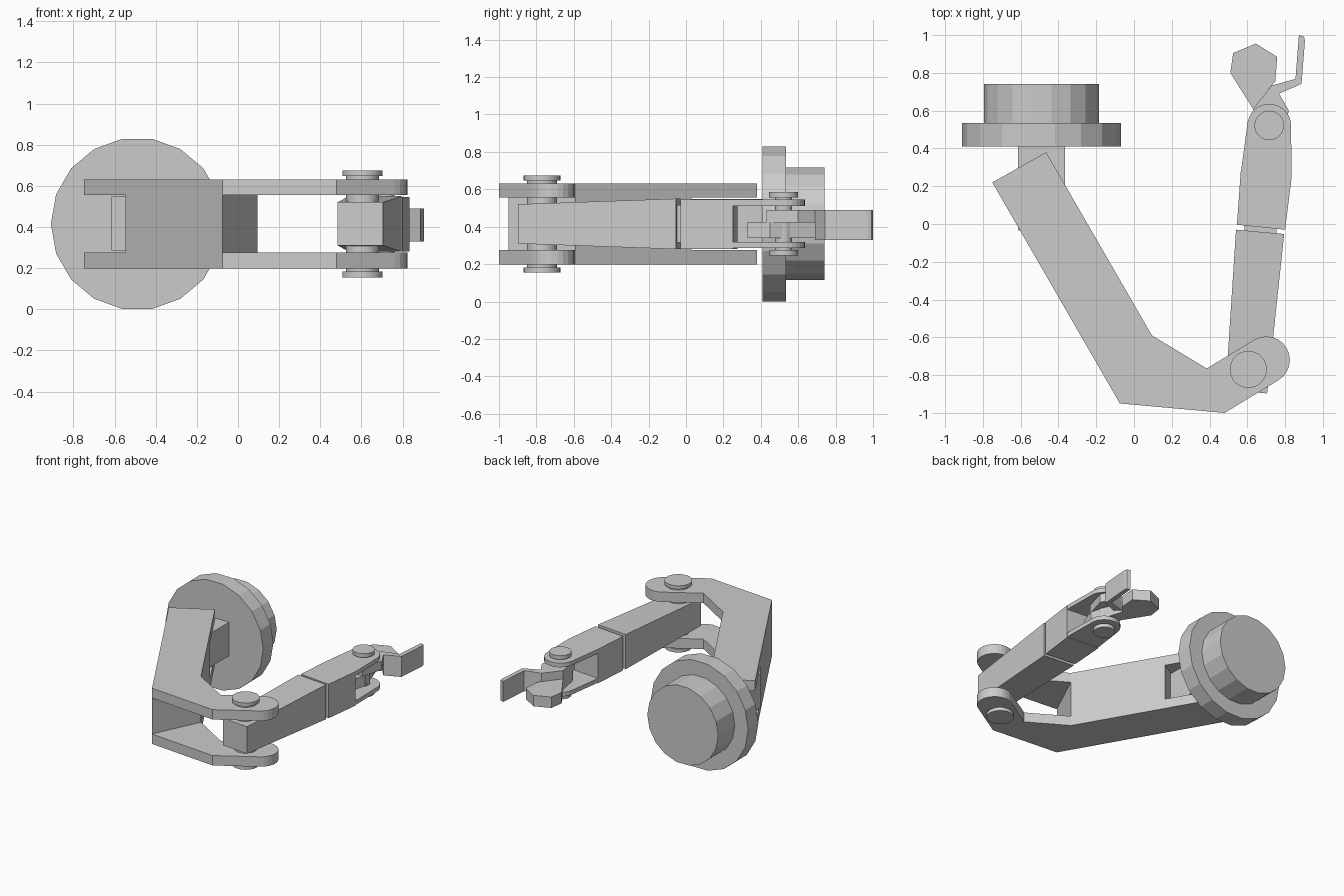
import bpy, bmesh
from math import sin, cos, pi, radians
from mathutils import Matrix

if "Cube" in bpy.data.objects:
    bpy.data.objects.remove(bpy.data.objects["Cube"])

MID = 0.415  # height of the arm's centre plane


def finish(name, bm):
    bmesh.ops.recalc_face_normals(bm, faces=bm.faces)
    mesh = bpy.data.meshes.new(name)
    bm.to_mesh(mesh)
    bm.free()
    ob = bpy.data.objects.new(name, mesh)
    bpy.context.collection.objects.link(ob)
    return ob


def prism(name, pts, z0, z1):
    """Extrude a top-view outline from z0 to z1."""
    bm = bmesh.new()
    face = bm.faces.new([bm.verts.new((x, y, z0)) for x, y in pts])
    res = bmesh.ops.extrude_face_region(bm, geom=[face])
    for v in res["geom"]:
        if isinstance(v, bmesh.types.BMVert):
            v.co.z = z1
    return finish(name, bm)


def cylinder(name, n, r, depth, loc, axis="Z"):
    bm = bmesh.new()
    bmesh.ops.create_cone(bm, cap_ends=True, segments=n, radius1=r, radius2=r, depth=depth)
    if axis == "Y":
        # put corners at the left and right extremes
        ang = 0 if abs(max(v.co.x for v in bm.verts) - r) < 1e-4 else pi / n
        bmesh.ops.transform(bm, verts=bm.verts,
                            matrix=Matrix.Rotation(pi / 2, 4, "X") @ Matrix.Rotation(ang, 4, "Z"))
    bmesh.ops.translate(bm, verts=bm.verts, vec=loc)
    ob = finish(name, bm)
    if axis == "Z":
        for p in ob.data.polygons:
            p.use_smooth = len(p.vertices) == 4
        ob.data.set_sharp_from_angle(angle=radians(40))
    return ob


def arc(cx, cy, r, a0, a1, n=12):
    return [(cx + r * cos(radians(a0 + (a1 - a0) * i / n)),
             cy + r * sin(radians(a0 + (a1 - a0) * i / n))) for i in range(n + 1)]


def mirrored_plates(name, pts, inner, outer):
    """Two equal plates above and below the centre plane."""
    for side, s in (("upper", 1), ("lower", -1)):
        prism(f"{side}_{name}", pts, *sorted((MID + s * inner, MID + s * outer)))


# Base flange, drum and mounting bar
cylinder("base_flange", 18, 0.42, 0.125, (-0.49, 0.4725, MID), "Y")
cylinder("base_drum", 18, 0.305, 0.205, (-0.49, 0.6375, MID), "Y")
prism("mounting_bar", [(-0.615, -0.035), (-0.365, -0.035), (-0.365, 0.42), (-0.615, 0.42)], 0.285, 0.548)

# Bent main arm: two side plates and a web between them
arm = [(-0.75, 0.22), (-0.075, -0.95), (0.48, -1.0)]
arm += arc(0.70, -0.72, 0.125, -60, 120)
arm += [(0.385, -0.765), (0.095, -0.59), (-0.465, 0.38)]
mirrored_plates("arm_plate", arm, 0.14, 0.217)
prism("arm_web", [(-0.548, -0.13), (-0.075, -0.95), (0.095, -0.59), (-0.263, 0.03)], 0.275, 0.555)

# Elbow pin
cylinder("elbow_pin", 32, 0.08, 0.48, (0.605, -0.77, MID))
for s in (1, -1):
    cylinder("elbow_pin_head", 32, 0.098, 0.027, (0.605, -0.77, MID + s * 0.246))

# Forearm, tapering towards the elbow
fore = prism("forearm", [(0.485, -0.877), (0.705, -0.897), (0.795, -0.053), (0.54, -0.03)],
             MID - 0.135, MID + 0.135)
for v in fore.data.vertices:
    if v.co.y < -0.5:
        v.co.z = MID + (v.co.z - MID) * 0.78
prism("wrist_joint", [(0.58, -0.08), (0.75, -0.095), (0.76, 0.03), (0.59, 0.045)], MID - 0.1, MID + 0.1)

# Wrist block with forked end
prism("wrist_block", [(0.545, -0.004), (0.80, -0.03), (0.835, 0.25), (0.565, 0.275)],
      MID - 0.135, MID + 0.13)
fork = [(0.564, 0.26), (0.833, 0.235), (0.835, 0.29)]
fork += arc(0.716, 0.52, 0.116, 10, 170)
mirrored_plates("wrist_fork", fork, 0.097, 0.13)

# Gripper pin
cylinder("gripper_pin", 24, 0.045, 0.32, (0.716, 0.522, MID))
for s in (1, -1):
    cylinder("gripper_pin_head", 32, 0.078, 0.03, (0.716, 0.522, MID + s * 0.155))

# Gripper fingers
prism("broad_finger", [(0.66, 0.45), (0.74, 0.33), (0.78, 0.45), (0.74, 0.58), (0.70, 0.70),
                       (0.748, 0.755), (0.758, 0.885), (0.645, 0.955), (0.525, 0.905),
                       (0.51, 0.80), (0.63, 0.61)], 0.34, 0.425)
prism("hook_finger_root", [(0.66, 0.43), (0.77, 0.43), (0.82, 0.60), (0.768, 0.69), (0.887, 0.742),
                           (0.855, 0.765), (0.73, 0.733), (0.63, 0.61)], 0.422, 0.49)
prism("hook_finger_tip", [(0.768, 0.69), (0.887, 0.742), (0.905, 0.97), (0.90, 0.992), (0.873, 1.0),
                          (0.855, 0.768), (0.73, 0.733)], 0.33, 0.49)
